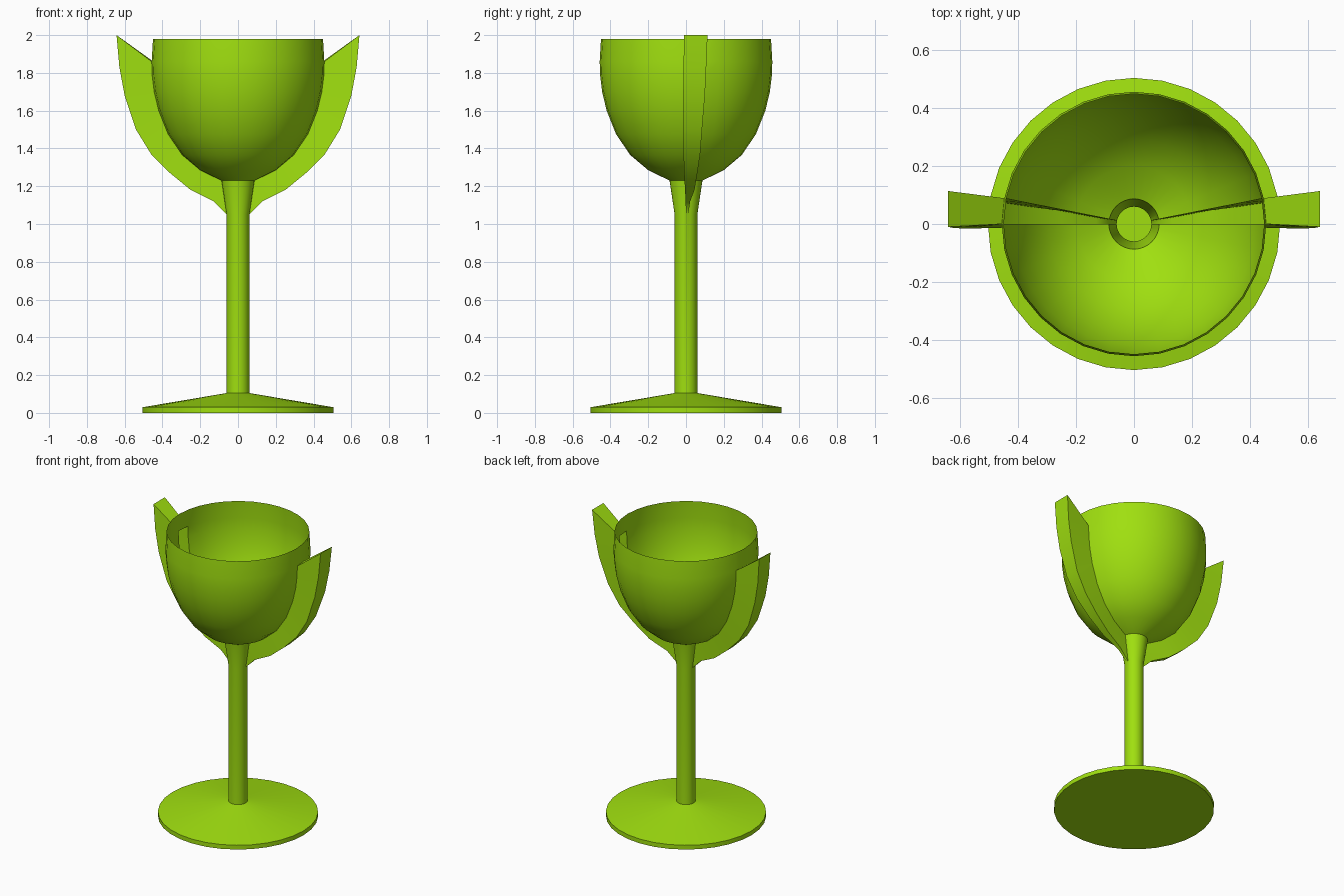
import bpy, bmesh
from math import cos, sin, tau

if "Cube" in bpy.data.objects:
    bpy.data.objects.remove(bpy.data.objects["Cube"])

SEG = 32

# goblet outline as (radius, height), from foot to rim
PROFILE = [(0.505, 0.0), (0.505, 0.03), (0.06, 0.105), (0.06, 1.05),
           (0.087, 1.23), (0.20, 1.285), (0.295, 1.365), (0.37, 1.475),
           (0.42, 1.60), (0.444, 1.70), (0.455, 1.79), (0.457, 1.86),
           (0.45, 1.98)]
# outer edge of the side fin as (x, z, y_min, y_max), one per profile row from START
START = 3
FIN = [None, (0.13, 1.12, -0.002, 0.022), (0.25, 1.18, -0.005, 0.045),
       (0.36, 1.27, -0.01, 0.06), (0.46, 1.37, -0.013, 0.075),
       (0.54, 1.50, -0.015, 0.085), (0.60, 1.68, -0.015, 0.10),
       (0.628, 1.83, -0.013, 0.107), (0.643, 2.0, -0.01, 0.114)]

bm = bmesh.new()

# lathed foot, stem and thin bowl
rings = [[bm.verts.new((r * cos(tau * i / SEG), r * sin(tau * i / SEG), z))
          for i in range(SEG)] for r, z in PROFILE]
bm.faces.new(rings[0][::-1])
fin_columns = (0, SEG // 2 - 1)
last = START + len(FIN) - 1
for k in range(len(rings) - 1):
    for i in range(SEG):
        if START <= k < last and i in fin_columns:
            continue                       # bowl opens into the hollow fins
        j = (i + 1) % SEG
        bm.faces.new((rings[k][i], rings[k][j], rings[k + 1][j], rings[k + 1][i]))


# hollow fin pulled out of one column of the bowl
def add_fin(side, low, high):
    inner = [(rings[START + n][low], rings[START + n][high]) for n in range(len(FIN))]
    outer = [inner[n] if p is None else
             (bm.verts.new((side * p[0], p[2], p[1])), bm.verts.new((side * p[0], p[3], p[1])))
             for n, p in enumerate(FIN)]
    for n in range(len(FIN) - 1):
        a, b = outer[n], outer[n + 1]
        bm.faces.new((a[0], a[1], b[1], b[0]))
        for s in (0, 1):
            loop = list(dict.fromkeys((inner[n][s], a[s], b[s], inner[n + 1][s])))
            bm.faces.new(loop)
    bm.faces.new((inner[-1][0], outer[-1][0], outer[-1][1], inner[-1][1]))


add_fin(1, 0, 1)
add_fin(-1, SEG // 2, SEG // 2 - 1)

bmesh.ops.recalc_face_normals(bm, faces=bm.faces)
mesh = bpy.data.meshes.new("goblet")
bm.to_mesh(mesh)
bm.free()
goblet = bpy.data.objects.new("goblet", mesh)
bpy.context.collection.objects.link(goblet)

# lime green colour
lime = bpy.data.materials.new("lime_green")
lime.diffuse_color = (0.35, 0.74, 0.005, 1)
lime.use_nodes = True
lime.node_tree.nodes["Principled BSDF"].inputs["Base Color"].default_value = lime.diffuse_color
mesh.materials.append(lime)

# smooth shading with crisp edges
bpy.context.view_layer.objects.active = goblet
goblet.select_set(True)
bpy.ops.object.shade_smooth_by_angle(angle=0.9)
